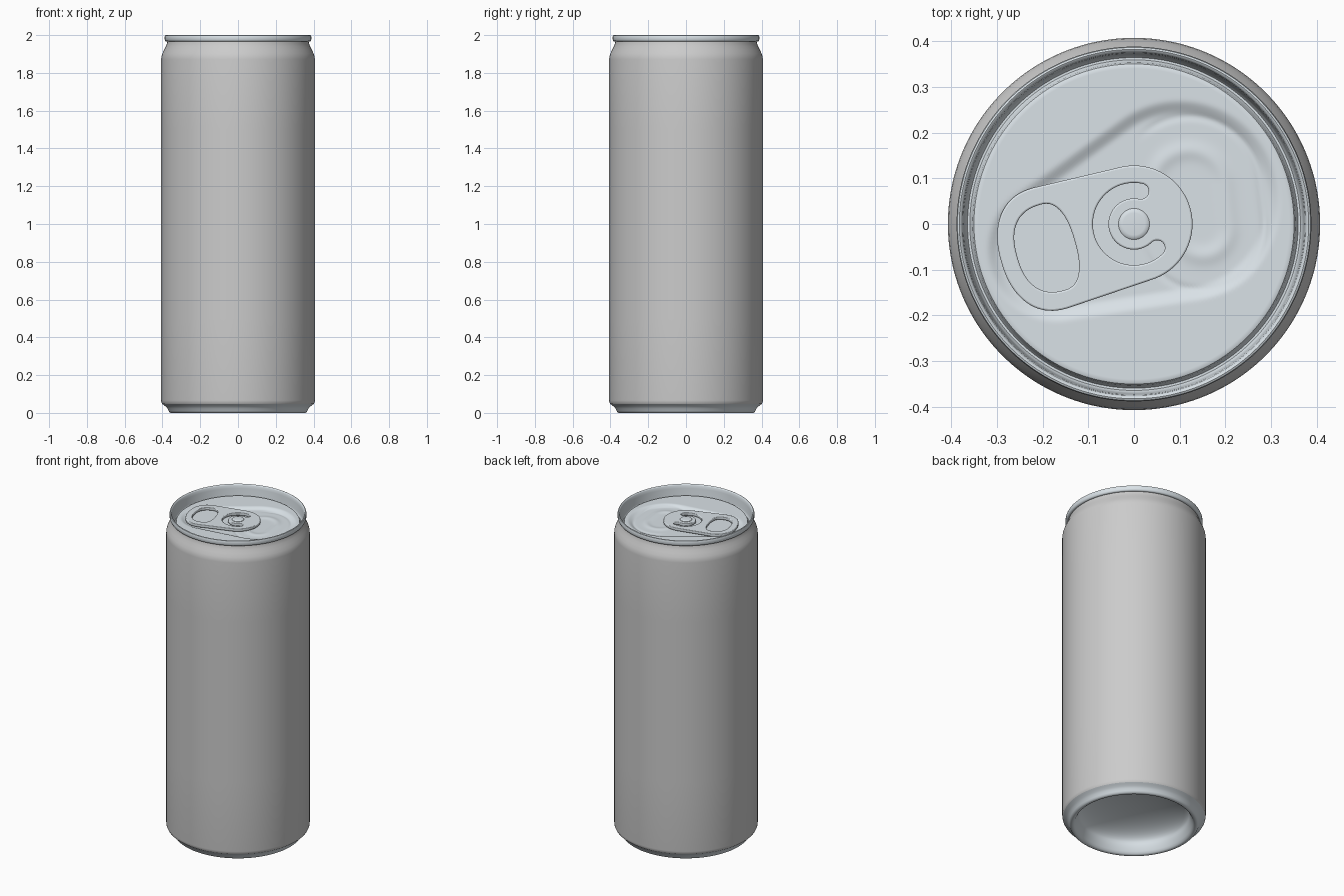
import bpy, bmesh, math
from mathutils import Vector

if "Cube" in bpy.data.objects:
    bpy.data.objects.remove(bpy.data.objects["Cube"])

metal = bpy.data.materials.new("bare_metal")
metal.diffuse_color = (0.70, 0.76, 0.80, 1)
metal.use_nodes = True
metal.node_tree.nodes["Principled BSDF"].inputs["Base Color"].default_value = metal.diffuse_color


def finish(ob, mat=None, angle=40):
    bpy.ops.object.select_all(action='DESELECT')
    ob.select_set(True)
    bpy.context.view_layer.objects.active = ob
    if mat:
        ob.data.materials.append(mat)
    bpy.ops.object.shade_smooth_by_angle(angle=math.radians(angle))
    return ob


def lathe(name, profile, mat=None, relief=None, n=192):
    """Revolve (r, z) points about z; relief(x, y) is added to z where given."""
    bm = bmesh.new()
    rings = []
    for r, z in profile:
        ring = []
        for i in range(n if r > 1e-6 else 1):
            a = 2 * math.pi * i / n
            x, y = r * math.cos(a), r * math.sin(a)
            dz = relief(x, y) if relief and r < 0.347 else 0
            ring.append(bm.verts.new((x, y, z + dz)))
        rings.append(ring)
    for a, b in zip(rings, rings[1:]):
        for i in range(n):
            j = (i + 1) % n
            if len(b) == 1:
                bm.faces.new((a[i], b[0], a[j]))
            else:
                bm.faces.new((a[i], b[i], b[j], a[j]))
    bmesh.ops.recalc_face_normals(bm, faces=bm.faces)
    me = bpy.data.meshes.new(name)
    bm.to_mesh(me)
    bm.free()
    # open shells: make sure the first band looks outwards
    ob = bpy.data.objects.new(name, me)
    bpy.context.collection.objects.link(ob)
    p = me.polygons[0]
    facing = p.normal.x * p.center.x + p.normal.y * p.center.y + p.normal.z * 0.1
    if facing < 0:
        me.flip_normals()
    return finish(ob, mat)


# Can wall with its shoulder
lathe("can_body", [(0.402, 0.048), (0.406, 0.056), (0.407, 0.066), (0.407, 0.5),
                   (0.407, 1.0), (0.407, 1.5), (0.407, 1.872), (0.405, 1.888),
                   (0.400, 1.903), (0.391, 1.922), (0.382, 1.940), (0.376, 1.955),
                   (0.374, 1.968)])

# Foot ring and hollow domed base
dome = [(0.315 * math.cos(t), 0.055 + 0.10 * math.sin(t))
        for t in [math.pi / 2 * k / 14 for k in range(14)]]
lathe("can_base", [(0.402, 0.048), (0.394, 0.042), (0.383, 0.034), (0.374, 0.024),
                   (0.368, 0.012), (0.363, 0.004), (0.356, 0.0), (0.346, 0.0),
                   (0.338, 0.005), (0.331, 0.016), (0.322, 0.035)]
      + dome + [(0, 0.155)], metal)


# Lid relief: distances to rounded shapes swept between two discs
def swept(x, y, c0, r0, c1, r1, steps=24):
    best = 9
    for k in range(steps + 1):
        t = k / steps
        d = math.hypot(x - c0[0] - t * (c1[0] - c0[0]), y - c0[1] - t * (c1[1] - c0[1]))
        best = min(best, d - r0 - t * (r1 - r0))
    return best


def smooth(a, b, v):
    t = min(1, max(0, (v - a) / (b - a)))
    return t * t * (3 - 2 * t)


def lid_relief(x, y):
    pan = swept(x, y, (-0.17, -0.06), 0.145, (0.10, 0.05), 0.213)
    z = -0.012 * (1 - smooth(-0.025, 0.01, pan))
    mouth = swept(x, y, (0.12, 0.08), 0.155, (0.15, -0.01), 0.135, 6)
    side = smooth(0.0, 0.06, x)
    z -= 0.0025 * side * math.exp(-(mouth / 0.007) ** 2)
    z += 0.004 * side * math.exp(-((mouth + 0.075) / 0.018) ** 2)
    return z


# Lid with rolled rim, chuck wall, countersink and pressed panel
N = 64
panel = [(0.345 * (1 - k / N), 1.942) for k in range(N)] + [(0, 1.942)]
lathe("lid", [(0.374, 1.966), (0.380, 1.966), (0.385, 1.969), (0.388, 1.976),
              (0.388, 1.992), (0.386, 1.998), (0.382, 2.0), (0.378, 1.998),
              (0.375, 1.992), (0.373, 1.975), (0.370, 1.935), (0.368, 1.922),
              (0.364, 1.916), (0.359, 1.916), (0.355, 1.922), (0.353, 1.934),
              (0.350, 1.940)] + panel, metal, lid_relief)


# Pull tab, drawn flat along x and then turned
def sgnpow(v, p):
    return math.copysign(abs(v) ** p, v)


def rounded(cx, left, right, half, p, n=72):
    pts = []
    for k in range(n):
        a = 2 * math.pi * k / n
        c, s = sgnpow(math.cos(a), p), sgnpow(math.sin(a), p)
        pts.append((cx + (right if c > 0 else left) * c, half * s))
    return pts


def arc(cx, cy, r, a0, a1, n):
    return [(cx + r * math.cos(math.radians(a0 + (a1 - a0) * k / n)),
             cy + r * math.sin(math.radians(a0 + (a1 - a0) * k / n))) for k in range(n + 1)]


outline = arc(0, 0, 0.128, -85, 85, 40)
outline += [(-0.19 + 0.112 * sgnpow(math.cos(a), 0.85), 0.137 * sgnpow(math.sin(a), 0.9))
            for a in [math.pi * (0.5 + k / 40) for k in range(41)]]
finger_hole = rounded(-0.185, 0.080, 0.050, 0.097, 0.82)

# C-shaped slot around the rivet with rounded ends
A, rm, hw = 62, 0.073, 0.017
ca, sa = rm * math.cos(math.radians(A)), rm * math.sin(math.radians(A))
slot = arc(0, 0, rm + hw, A, 360 - A, 48)
slot += arc(ca, -sa, hw, 360 - A, 540 - A, 10)[1:-1]
slot += arc(0, 0, rm - hw, 360 - A, A, 48)
slot += arc(ca, sa, hw, A + 180, A + 360, 10)[1:-1]

cu = bpy.data.curves.new("pull_tab", 'CURVE')
cu.dimensions = '2D'
cu.fill_mode = 'BOTH'
cu.extrude = 0.005
cu.bevel_depth = 0.004
cu.bevel_resolution = 2
cu.offset = -0.004
for pts in (outline, finger_hole, slot):
    sp = cu.splines.new('POLY')
    sp.points.add(len(pts) - 1)
    for q, (x, y) in zip(sp.points, pts):
        q.co = (x, y, 0, 1)
    sp.use_cyclic_u = True
tab = bpy.data.objects.new("pull_tab", cu)
bpy.context.collection.objects.link(tab)
tab.location.z = 1.946
tab.rotation_euler.z = math.radians(16)
bpy.ops.object.select_all(action='DESELECT')
tab.select_set(True)
bpy.context.view_layer.objects.active = tab
bpy.ops.object.convert(target='MESH')
finish(bpy.context.view_layer.objects.active, metal, 35)

# Rivet holding the tab
lathe("rivet", [(0.034, 1.930), (0.034, 1.957), (0.031, 1.960), (0.024, 1.961),
                (0.0, 1.961)], metal, n=48)
